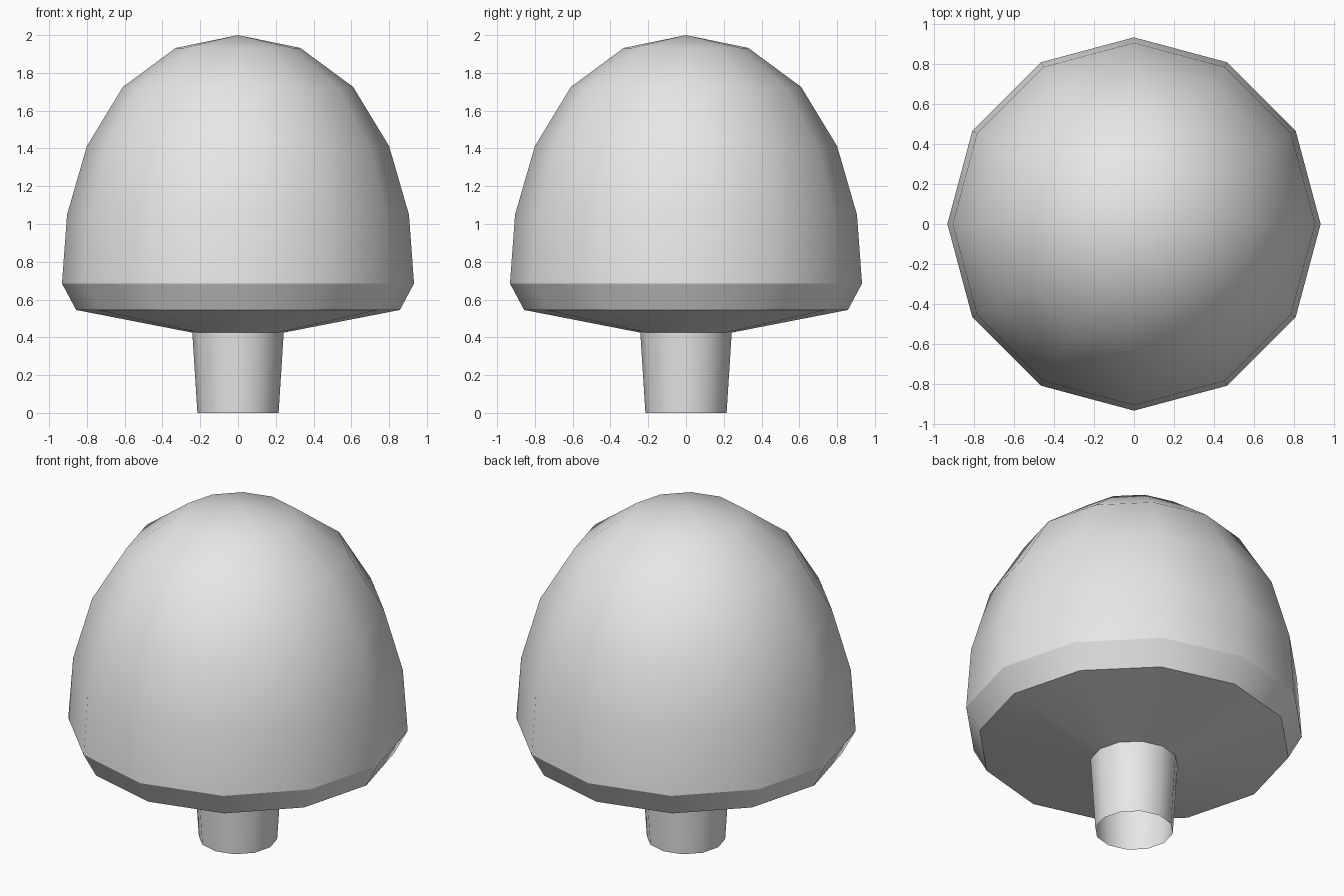
import bpy, bmesh, math

cube = bpy.data.objects.get("Cube")
if cube:
    bpy.data.objects.remove(cube, do_unlink=True)

SIDES = 12

grey = bpy.data.materials.new("light grey")
grey.use_nodes = True
colour = (0.8, 0.8, 0.8, 1)
grey.diffuse_color = colour
grey.node_tree.nodes["Principled BSDF"].inputs["Base Color"].default_value = colour


def lathe(name, profile):
    """Turn a (radius, height) profile, listed from bottom to top, around z."""
    bm = bmesh.new()
    rings = []
    for r, z in profile:
        if r == 0:
            rings.append([bm.verts.new((0, 0, z))] * SIDES)
            continue
        angles = [math.tau * i / SIDES for i in range(SIDES)]
        rings.append([bm.verts.new((r * math.cos(a), r * math.sin(a), z)) for a in angles])
    for low, high in zip(rings, rings[1:]):
        for i in range(SIDES):
            j = (i + 1) % SIDES
            corners = [low[i], low[j], high[j], high[i]]
            bm.faces.new(list(dict.fromkeys(corners)))
    mesh = bpy.data.meshes.new(name)
    bm.to_mesh(mesh)
    bm.free()
    mesh.materials.append(grey)
    obj = bpy.data.objects.new(name, mesh)
    bpy.context.collection.objects.link(obj)
    bpy.ops.object.select_all(action='DESELECT')
    obj.select_set(True)
    bpy.context.view_layer.objects.active = obj
    bpy.ops.object.shade_smooth_by_angle(angle=math.radians(30.5))
    return obj


# Tapered stem, open at the foot
lathe("stem", [(0.215, 0), (0.242, 0.425)])

# Domed cap with a bevelled rim and a shallow conical underside
lathe("cap", [(0.242, 0.425), (0.857, 0.545), (0.932, 0.685), (0.905, 1.05),
              (0.8, 1.412), (0.61, 1.725), (0.33, 1.932), (0, 2)])
